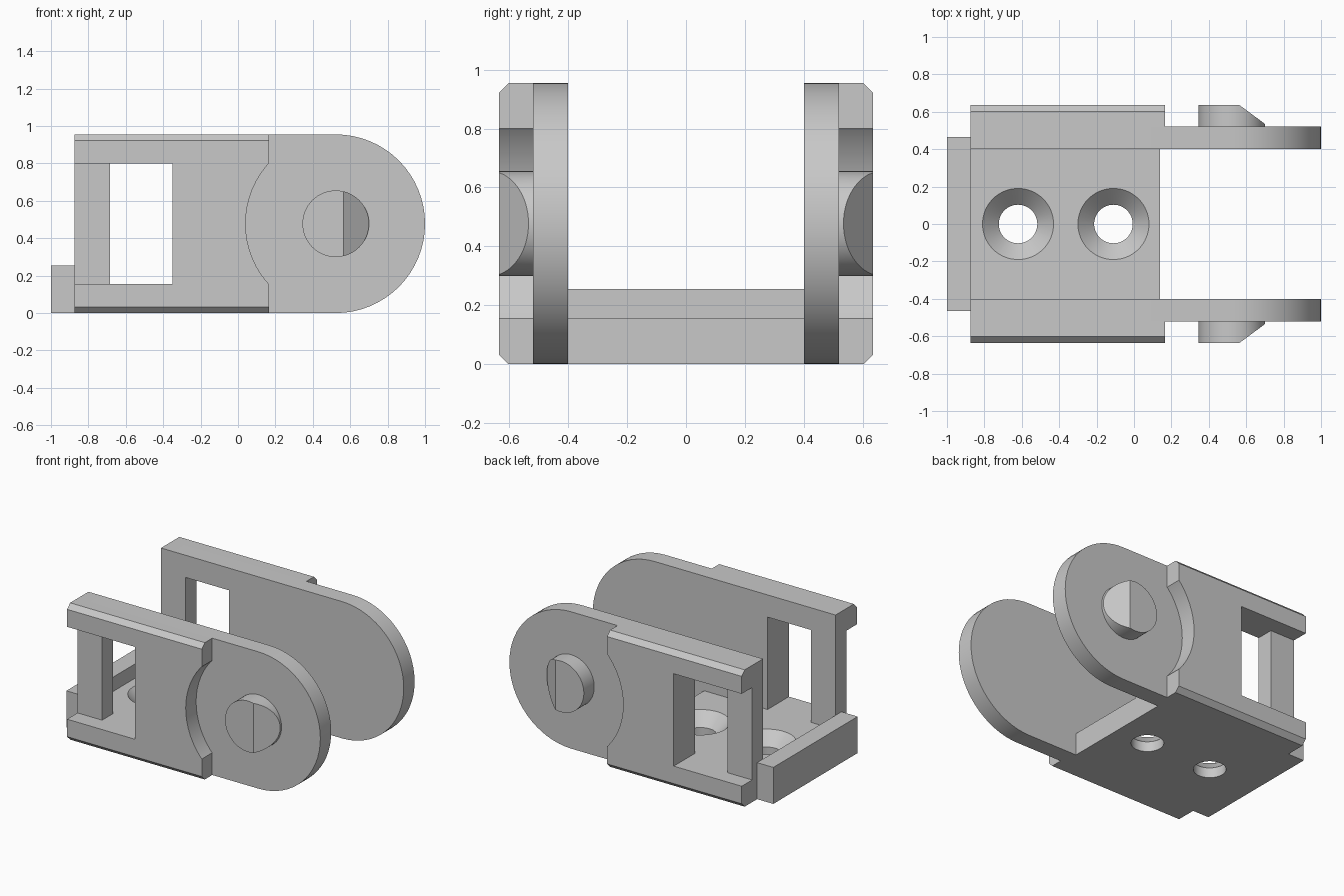
import bpy, bmesh, math
from mathutils import Vector

if "Cube" in bpy.data.objects:
    bpy.data.objects.remove(bpy.data.objects["Cube"], do_unlink=True)

GREY = (0.58, 0.58, 0.58, 1)
mat = bpy.data.materials.new("plain grey")
mat.use_nodes = True
mat.diffuse_color = GREY
mat.node_tree.nodes["Principled BSDF"].inputs["Base Color"].default_value = GREY

BACK, TOP, MID = -0.875, 0.955, 0.4775     # rear end, height, pivot height
PIVOT = 0.5225                             # x of the rounded end's centre
IN, OUT, FACE = 0.40, 0.52, 0.635          # inner face, plate face, cover face
FLOOR = 0.155


def prism(name, points, depth):
    """Solid between the 3D outline and the same outline moved by depth."""
    bm = bmesh.new()
    face = bm.faces.new([bm.verts.new(p) for p in points])
    ext = bmesh.ops.extrude_face_region(bm, geom=[face])
    verts = [g for g in ext["geom"] if isinstance(g, bmesh.types.BMVert)]
    bmesh.ops.translate(bm, verts=verts, vec=Vector(depth))
    bmesh.ops.recalc_face_normals(bm, faces=bm.faces[:])
    mesh = bpy.data.meshes.new(name)
    bm.to_mesh(mesh)
    bm.free()
    mesh.materials.append(mat)
    obj = bpy.data.objects.new(name, mesh)
    bpy.context.collection.objects.link(obj)
    return obj


def box(name, x0, x1, y0, y1, z0, z1):
    return prism(name, [(x0, y0, z0), (x1, y0, z0), (x1, y1, z0), (x0, y1, z0)],
                 (0, 0, z1 - z0))


def arc(r, start, end, n):
    angles = [start + (end - start) * i / n for i in range(n + 1)]
    return [(PIVOT + r * math.cos(a), MID + r * math.sin(a)) for a in angles]


def side_prism(name, outline, y0, y1):
    return prism(name, [(x, y0, z) for x, z in outline], (0, y1 - y0, 0))


def disc(name, r, y0, y1):
    return side_prism(name, arc(r, 0, math.tau, 64)[:-1], y0, y1)


def combine(obj, other, operation):
    """Apply a boolean and remove the helper."""
    mod = obj.modifiers.new(operation, 'BOOLEAN')
    mod.operation, mod.object, mod.solver = operation, other, 'EXACT'
    bpy.context.view_layer.objects.active = obj
    bpy.ops.object.modifier_apply(modifier=mod.name)
    bpy.data.objects.remove(other, do_unlink=True)


def finish(obj):
    bpy.ops.object.select_all(action='DESELECT')
    obj.select_set(True)
    bpy.context.view_layer.objects.active = obj
    bpy.ops.object.shade_smooth_by_angle(angle=math.radians(25))


def mirrored(obj, name):
    """Copy to the opposite side."""
    copy = obj.copy()
    copy.data = obj.data.copy()
    copy.name = name
    bpy.context.collection.objects.link(copy)
    bm = bmesh.new()
    bm.from_mesh(copy.data)
    for v in bm.verts:
        v.co.y = -v.co.y
    bmesh.ops.reverse_faces(bm, faces=bm.faces[:])
    bm.to_mesh(copy.data)
    bm.free()
    return copy


# Side plate with a rounded front end and a window
outline = [(BACK, 0)] + arc(MID, -math.pi / 2, math.pi / 2, 32) + [(BACK, TOP)]
plate = side_prism("back_side_plate", outline, IN, OUT)
combine(plate, box("window", -0.685, -0.35, 0.3, 0.7, FLOOR, 0.80), 'DIFFERENCE')

# Bevelled outer cover, open at the rear and scooped around the pivot
c = 0.033
section = [(OUT, 0), (FACE - c, 0), (FACE, c), (FACE, TOP - c), (FACE - c, TOP), (OUT, TOP)]
cover = prism("back_side_cover", [(BACK, y, z) for y, z in section], (0.165 - BACK, 0, 0))
combine(cover, box("recess", -1, -0.35, 0.45, 0.7, FLOOR, 0.80), 'DIFFERENCE')
combine(cover, disc("scoop", 0.482, 0.45, 0.7), 'DIFFERENCE')

# Round pivot pin with a sloped lead-in
pin = disc("back_pivot_pin", 0.178, OUT, FACE)
wedge = prism("slope", [(0.565, FACE, 0), (0.835, 0.435, 0), (0.835, 0.75, 0), (0.565, 0.75, 0)],
              (0, 0, TOP))
combine(pin, wedge, 'DIFFERENCE')

for part in (plate, cover, pin):
    finish(part)
    mirrored(part, part.name.replace("back", "front"))

# Floor with two countersunk holes
floor = box("floor", BACK, 0.14, -IN, IN, 0, FLOOR)
for x in (-0.62, -0.11):
    for r_low, r_high, z0, z1 in ((0.103, 0.103, -0.1, 0.3), (0.103, 0.19, 0.07, FLOOR)):
        slope = (r_high - r_low) / (z1 - z0)
        z2 = z1 + 0.05
        bm = bmesh.new()
        bmesh.ops.create_cone(bm, cap_ends=True, segments=64, radius1=r_low,
                              radius2=r_low + slope * (z2 - z0), depth=z2 - z0)
        bmesh.ops.translate(bm, verts=bm.verts[:], vec=(x, 0, (z0 + z2) / 2))
        mesh = bpy.data.meshes.new("hole")
        bm.to_mesh(mesh)
        bm.free()
        mesh.materials.append(mat)
        hole = bpy.data.objects.new("hole", mesh)
        bpy.context.collection.objects.link(hole)
        combine(floor, hole, 'DIFFERENCE')
finish(floor)

# Raised lip across the rear
box("rear_lip", -1, BACK, -0.465, 0.465, 0, 0.255)
